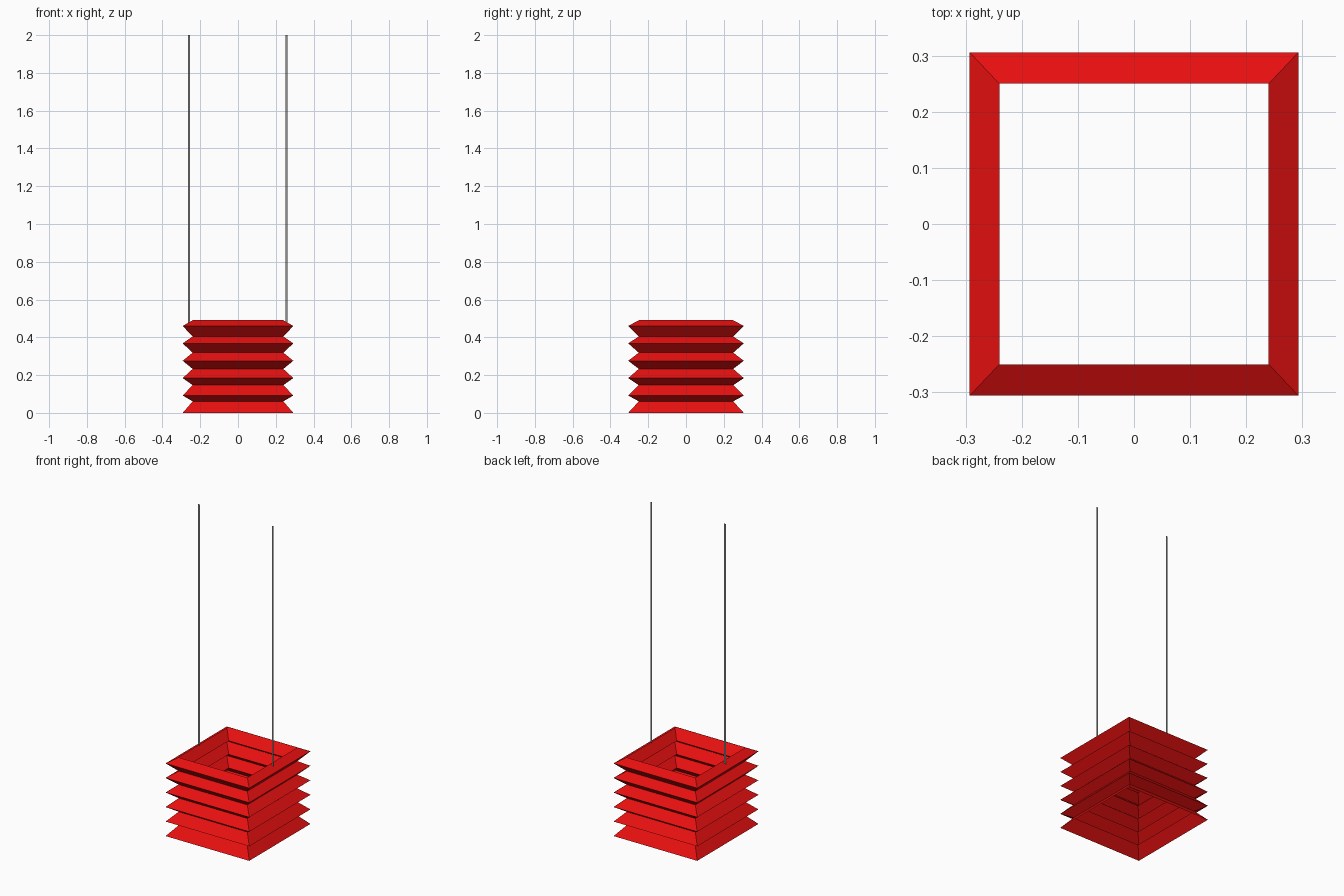
import bpy
import bmesh

cube = bpy.data.objects.get("Cube")
if cube:
    bpy.data.objects.remove(cube, do_unlink=True)


def make_material(name, color):
    mat = bpy.data.materials.new(name)
    mat.use_nodes = True
    mat.diffuse_color = color
    mat.node_tree.nodes["Principled BSDF"].inputs["Base Color"].default_value = color
    return mat


def make_object(name, bm, mat):
    mesh = bpy.data.meshes.new(name)
    bm.to_mesh(mesh)
    bm.free()
    mesh.materials.append(mat)
    obj = bpy.data.objects.new(name, mesh)
    bpy.context.collection.objects.link(obj)
    return obj


red = make_material("bright red", (0.80, 0.005, 0.005, 1))
grey = make_material("cord grey", (0.28, 0.28, 0.28, 1))

# Pleated bellows: an open square sleeve alternating wide and narrow rings
FOLDS = 6
OUTER, INNER = (0.293, 0.306), (0.24, 0.25)
CORNERS = [(-1, -1), (1, -1), (1, 1), (-1, 1)]


def add_ring(bm, half, z):
    return [bm.verts.new((sx * half[0], sy * half[1], z)) for sx, sy in CORNERS]


bm = bmesh.new()
rings = []
for i in range(FOLDS):
    rings.append(add_ring(bm, OUTER, 0.092 * i))
    rings.append(add_ring(bm, INNER, 0.061 + 0.0859 * i))
for low, high in zip(rings, rings[1:]):
    for k in range(4):
        n = (k + 1) % 4
        bm.faces.new((low[k], low[n], high[n], high[k]))
make_object("bellows", bm, red)

# Two flat hanging cords rising from the top fold
for name, x in (("left_cord", 0.257), ("right_cord", -0.259)):
    bm = bmesh.new()
    w, y = 0.0055, -0.02
    bm.faces.new([bm.verts.new((x + dx, y, z)) for dx, z in
                  ((-w, 0.472), (w, 0.472), (w, 2), (-w, 2))])
    make_object(name, bm, grey)
